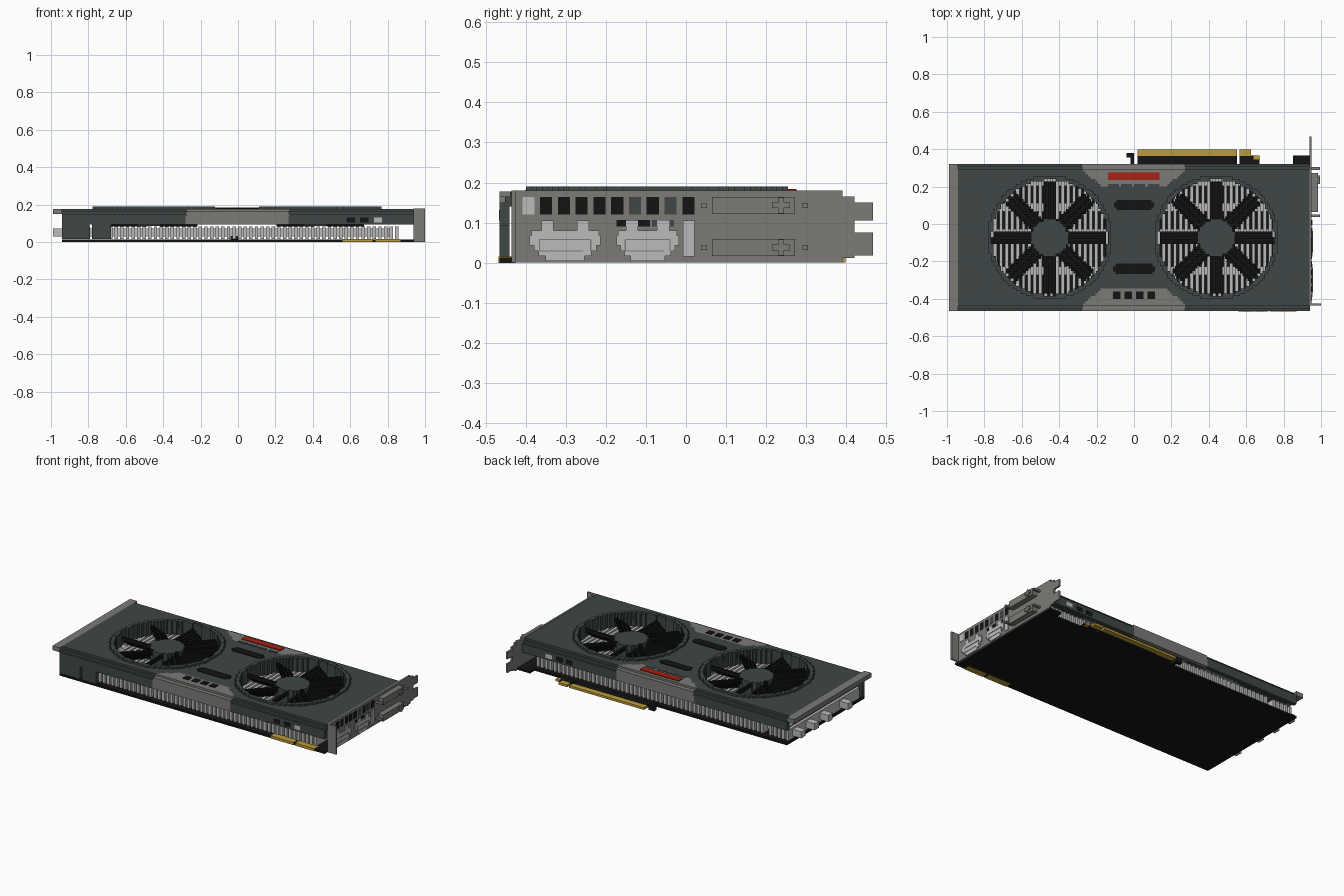
import bpy, bmesh, math

if "Cube" in bpy.data.objects:
    bpy.data.objects.remove(bpy.data.objects["Cube"])

V = 2 / 150            # block size of the stepped shapes
MID_Y = -0.0725        # centre line of the cooler
FANS = (-0.45, 0.44)


def material(name, r, g, b):
    m = bpy.data.materials.new(name)
    m.use_nodes = True
    m.diffuse_color = (r, g, b, 1)
    m.node_tree.nodes["Principled BSDF"].inputs["Base Color"].default_value = (r, g, b, 1)
    return m


SLATE = material("slate", 0.05, 0.063, 0.063)
GREY = material("mid grey", 0.2, 0.197, 0.185)
LIGHT = material("light grey", 0.5, 0.5, 0.5)
BLACK = material("black", 0.007, 0.007, 0.007)
RED = material("red", 0.4, 0.015, 0.006)
GOLD = material("gold", 0.5, 0.33, 0.04)


def boxes(name, items):
    """One object from items of (material, x0, x1, y0, y1, z0, z1)."""
    bm = bmesh.new()
    mats = []
    for mat, x0, x1, y0, y1, z0, z1 in items:
        if mat not in mats:
            mats.append(mat)
        rings = [[bm.verts.new((x, y, z)) for x, y in
                  ((x0, y0), (x1, y0), (x1, y1), (x0, y1))] for z in (z0, z1)]
        low, high = rings
        faces = [bm.faces.new(low[::-1]), bm.faces.new(high)]
        for i in range(4):
            j = (i + 1) % 4
            faces.append(bm.faces.new((low[i], low[j], high[j], high[i])))
        for f in faces:
            f.material_index = mats.index(mat)
    me = bpy.data.meshes.new(name)
    bm.to_mesh(me)
    bm.free()
    for m in mats:
        me.materials.append(m)
    ob = bpy.data.objects.new(name, me)
    bpy.context.collection.objects.link(ob)
    return ob


def box(name, mat, *size):
    return boxes(name, [(mat, *size)])


def stepped(name, rule, x0, x1, y0, y1):
    """Blocky shape: rule(x, y) gives (material, z0, z1) or None; equal blocks merge in rows."""
    items = []
    nx, ny = round((x1 - x0) / V), round((y1 - y0) / V)
    dx, dy = (x1 - x0) / nx, (y1 - y0) / ny
    for j in range(ny):
        y = y0 + j * dy
        start, last = 0, None
        for i in range(nx + 1):
            key = rule(x0 + (i + 0.5) * dx, y + dy / 2) if i < nx else None
            if key != last:
                if last:
                    items.append((last[0], x0 + start * dx, x0 + i * dx, y, y + dy, last[1], last[2]))
                start, last = i, key
    return boxes(name, items)


# Shroud top with two round openings, stepped long edges and grey centre panels
def fan_distance(x, y):
    return min(math.hypot(x - c, y - MID_Y) for c in FANS)


def shroud_rule(x, y):
    if fan_distance(x, y) < 0.315:
        return None
    d = abs(y - MID_Y)
    grey = d > 0.275 and abs(x) < min(0.28, 0.28 - (0.36 - d) * 1.25)
    top = 0.15 if d > 0.38 else 0.165 if d > 0.367 else 0.178
    if grey:
        top = max(top, 0.165)
    return (GREY if grey else SLATE, 0.14, top)


stepped("shroud_top", shroud_rule, -0.94, 0.94, -0.465, 0.32)

# Raised fan rims
for side, cx in zip(("left", "right"), FANS):
    stepped("fan_rim_" + side,
            lambda x, y: (SLATE, 0.1, 0.19) if 0.308 < math.hypot(x - cx, y - MID_Y) < 0.333 else None,
            cx - 0.34, cx + 0.34, MID_Y - 0.34, MID_Y + 0.34)

# Long side walls, grey in the middle, with vent plates near the bracket
for name, y0, y1, face in (("front", -0.465, -0.44, -0.467), ("back", 0.295, 0.32, 0.32)):
    boxes("shroud_wall_" + name, [
        (SLATE, -0.94, -0.28, y0, y1, 0.093, 0.15),
        (GREY, -0.28, 0.27, y0, y1, 0.093, 0.16),
        (SLATE, 0.27, 0.94, y0, y1, 0.093, 0.15)])
    boxes("side_vents_" + name, [
        (LIGHT if i == 2 else BLACK, 0.58 + i * 0.073, 0.625 + i * 0.073,
         face, face + 0.002, 0.105, 0.132) for i in range(3)])
boxes("front_skirt", [(SLATE, -0.94, -0.795, -0.465, -0.44, 0.015, 0.093),
                      (SLATE, -0.78, -0.68, -0.465, -0.44, 0.015, 0.093)])
box("end_lip", GREY, -0.99, -0.94, -0.465, 0.32, 0.15, 0.178)


# Details on the shroud top
def capsule(name, cy, half, radius, mat):
    def rule(x, y):
        dx = max(abs(x) - half + radius, 0)
        return (mat, 0.175, 0.182) if math.hypot(dx, y - cy) < radius else None
    stepped(name, rule, -half, half, cy - radius, cy + radius)


capsule("upper_slot", 0.102, 0.108, 0.026, BLACK)
capsule("lower_slot", -0.24, 0.112, 0.028, BLACK)
box("red_badge", RED, -0.14, 0.135, 0.235, 0.275, 0.175, 0.184)
boxes("badge_trim", [(SLATE, x, x + 0.06, 0.197, 0.215, 0.175, 0.181)
                     for x in (-0.14, -0.07, 0.0, 0.075)])
for n in range(4):
    cx = -0.093 + n * 0.062
    stepped("round_vent_%d" % (n + 1),
            lambda x, y: (BLACK, 0.175, 0.182) if math.hypot(x - cx, y + 0.38) < 0.022 else None,
            cx - 0.02, cx + 0.02, -0.4, -0.36)


# Fans: round hub and eight pitched blades
def blade_rule(cx):
    def rule(x, y):
        dx, dy = x - cx, y - MID_Y
        r = math.hypot(dx, dy)
        if r < 0.08 or r > 0.295:
            return None
        step = math.pi / 4
        a = math.atan2(dy, dx)
        t = r * math.sin(a - round(a / step) * step)
        if abs(t) > 0.039:
            return None
        z = 0.13 + round(t / V) * V * 0.85
        return (BLACK, z - 0.014, z + 0.008)
    return rule


for side, cx in zip(("left", "right"), FANS):
    stepped("fan_blades_" + side, blade_rule(cx), cx - 0.3, cx + 0.3, MID_Y - 0.3, MID_Y + 0.3)
    stepped("fan_hub_" + side,
            lambda x, y: (SLATE, 0.085, 0.168) if math.hypot(x - cx, y - MID_Y) < 0.098 else None,
            cx - 0.1, cx + 0.1, MID_Y - 0.1, MID_Y + 0.1)

# Heatsink fins, cross pipes and pipe ends
boxes("heatsink_fins", [(LIGHT, -0.93 + i * 0.03, -0.912 + i * 0.03, -0.43, 0.29, 0.015, 0.083)
                        for i in range(60) if i != 5])
boxes("heat_pipes", [(LIGHT, -0.99, 0.83, y - 0.022, y + 0.022, 0.03, 0.072)
                     for y in (0.225, 0.09, -0.05, -0.25)])

# Circuit board, edge connector and bridge contacts
box("circuit_board", BLACK, -0.94, 0.94, -0.465, 0.32, 0, 0.013)
boxes("edge_connector", [(BLACK, 0.02, 0.55, 0.32, 0.367, 0, 0.012),
                         (BLACK, 0.565, 0.67, 0.32, 0.365, 0, 0.012),
                         (BLACK, 0.85, 0.94, 0.32, 0.367, 0, 0.013),
                         (BLACK, -0.02, 0.0, 0.32, 0.38, 0, 0.03),
                         (BLACK, -0.04, 0.0, 0.355, 0.38, 0, 0.03)])
boxes("edge_contacts", [(GOLD, 0.02, 0.55, 0.363, 0.398, -0.0, 0.014),
                        (GOLD, 0.565, 0.625, 0.363, 0.398, -0.0, 0.014),
                        (GOLD, 0.64, 0.668, 0.345, 0.367, -0.0, 0.014)])
boxes("bridge_contacts", [(GOLD, x0, x1, -0.468, -0.425, -0.001, 0.016)
                          for x0, x1 in ((0.56, 0.72), (0.735, 0.87))])

# Mounting bracket with front flange and two tabs
X = 0.95
boxes("bracket", [(GREY, 0.938, X, -0.435, 0.39, 0, 0.18),
                  (GREY, 0.938, X, 0.39, 0.42, 0.012, 0.165),
                  (GREY, 0.938, X, 0.42, 0.467, 0.105, 0.15),
                  (GREY, 0.938, X, 0.42, 0.467, 0.018, 0.075),
                  (GREY, X, 1.0, -0.435, -0.424, 0, 0.18)])
boxes("bracket_vents", [(LIGHT if i == 0 else SLATE if i in (6, 8) else BLACK,
                         X, X + 0.002, y, y + 0.03, 0.12, 0.164)
                        for i, y in enumerate(-0.408 + k * 0.0443 for k in range(10))])
boxes("bracket_lower_vents", [(BLACK, X, X + 0.002, -0.173, -0.09, 0.09, 0.106),
                              (SLATE, X, X + 0.002, -0.085, -0.03, 0.09, 0.106)])


# Video sockets on the bracket
def socket(name, y0, y1):
    mid, half = (y0 + y1) / 2, (y1 - y0) / 2
    items = []
    for k in range(6):
        w = half * (0.55, 0.75, 0.88, 1, 1, 0.95)[k]
        z = 0.004 + k * 0.0128
        items.append((LIGHT, X, X + 0.005, mid - w, mid + w, z, z + 0.0128))
    w = half * 0.72
    items += [(GREY, X + 0.005, X + 0.007, mid - w, mid + w, 0.056, 0.059),
              (GREY, X + 0.005, X + 0.007, mid - w, mid + w * 0.7, 0.028, 0.031)]
    items += [(GREY, X + 0.005, X + 0.007, y - 0.0015, y + 0.0015, 0.029, 0.058)
              for y in (mid - w, mid + w)]
    items += [(LIGHT, X, X + 0.005, y - 0.015, y + 0.015, 0.08, 0.105)
              for y in (mid - half * 0.5, mid + half * 0.5)]
    boxes(name, items)


socket("video_socket_outer", -0.39, -0.213)
socket("video_socket_inner", -0.173, -0.018)
box("small_socket", LIGHT, X, X + 0.005, -0.008, 0.021, 0.015, 0.105)

# Raised plug blocks with a plus shaped knob and side posts
for name, z in (("upper", 0.143), ("lower", 0.038)):
    boxes("plug_block_" + name, [
        (GREY, X, 0.985, 0.065, 0.272, z - 0.021, z + 0.021),
        (GREY, 0.985, 0.995, 0.215, 0.26, z - 0.007, z + 0.007),
        (GREY, 0.985, 0.995, 0.231, 0.244, z - 0.02, z + 0.02),
        (GREY, X, 0.995, 0.037, 0.052, z - 0.006, z + 0.006),
        (GREY, X, 0.995, 0.29, 0.304, z - 0.006, z + 0.006)])
